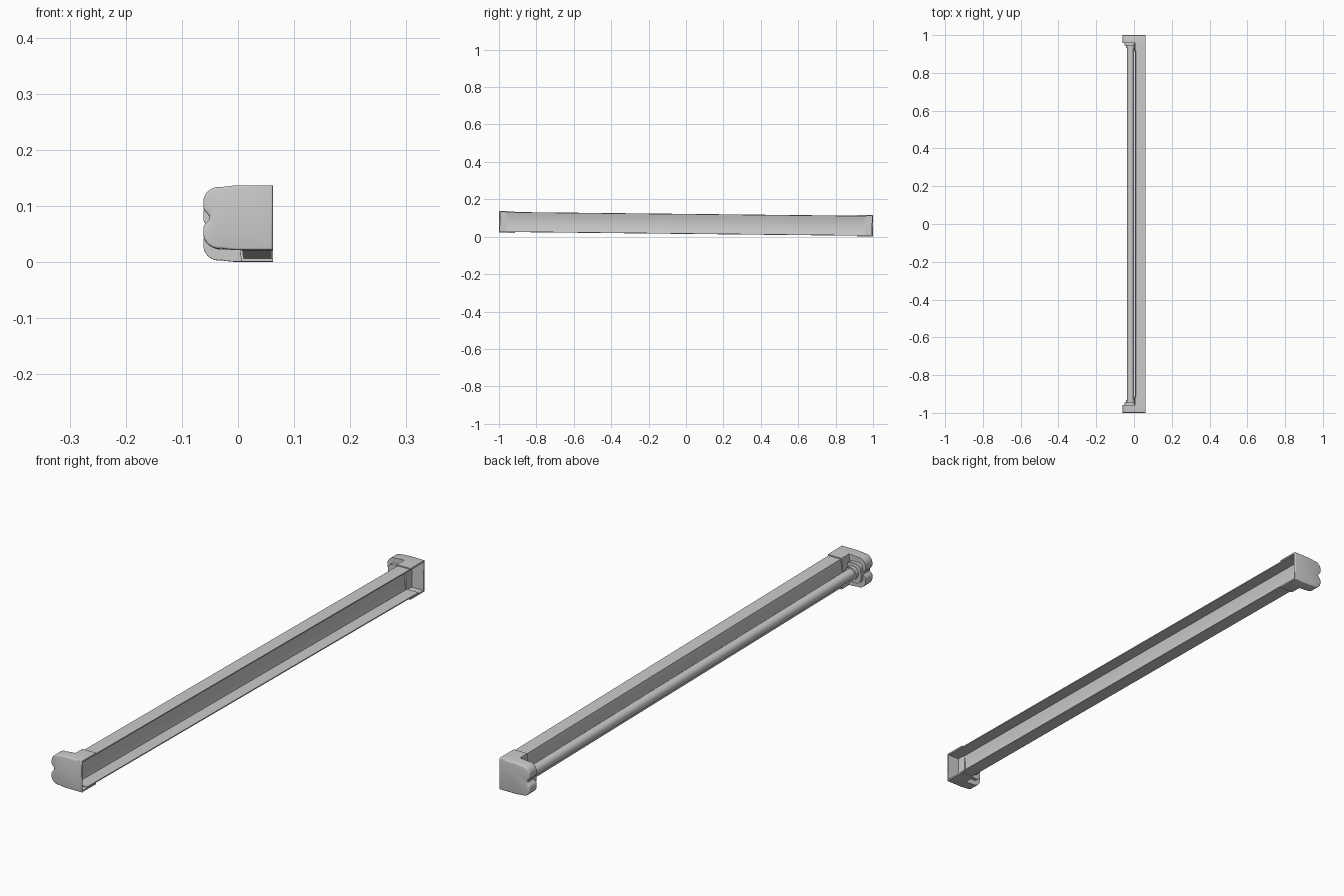
import bpy, bmesh, math

if "Cube" in bpy.data.objects:
    bpy.data.objects.remove(bpy.data.objects["Cube"])

TILT, MID_Z = -0.0107, 0.0685   # the whole rail leans slightly down to the back


def extrude(name, profile, y0, y1, bevel=0.0):
    """Extrude an (x, z) outline along y."""
    bm = bmesh.new()
    a = [bm.verts.new((x, y0, z)) for x, z in profile]
    b = [bm.verts.new((x, y1, z)) for x, z in profile]
    n = len(a)
    bm.faces.new(a)
    bm.faces.new(b[::-1])
    for i in range(n):
        j = (i + 1) % n
        bm.faces.new((a[i], b[i], b[j], a[j]))
    bmesh.ops.recalc_face_normals(bm, faces=bm.faces)
    if bevel:
        y_out = y0 if abs(y0) > abs(y1) else y1
        rim = [e for e in bm.edges if all(abs(v.co.y - y_out) < 1e-6 for v in e.verts)]
        bmesh.ops.bevel(bm, geom=rim, offset=bevel, segments=3, profile=0.5, affect='EDGES')
    me = bpy.data.meshes.new(name)
    bm.to_mesh(me)
    bm.free()
    ob = bpy.data.objects.new(name, me)
    bpy.context.collection.objects.link(ob)
    return ob


def arc(cx, cz, r, a0, a1, n=8):
    return [(cx + r * math.cos(math.radians(a0 + (a1 - a0) * i / n)),
             cz + r * math.sin(math.radians(a0 + (a1 - a0) * i / n))) for i in range(n + 1)]


def cap_outline(s=1.0, notch=0.012):
    """Square on +x, rounded on -x with a shallow finger groove."""
    h = 0.0575
    upper = [(0.062, h), (-0.005, h), (-0.025, h - 0.002)]
    upper += arc(-0.034, 0.027, 0.028, 80, 175, 8)
    groove = [(-0.062 + notch * (0.5 + 0.5 * math.cos(math.pi * t)), 0.018 * t)
              for t in (0.95, 0.7, 0.45, 0.2)]
    half = upper + groove
    pts = half + [(x, -z) for x, z in half[::-1]]
    return [(x * s, z * s) for x, z in pts]


def rounded_rect(x0, x1, h, r):
    return (arc(x1 - r, h - r, r, 90, 0, 4) + arc(x1 - r, -h + r, r, 0, -90, 4)
            + arc(x0 + r, -h + r, r, -90, -180, 4) + arc(x0 + r, h - r, r, 180, 90, 4))


def c_profile(x_edge, x_mid, x_open, h, t):
    """C section, open towards +x, with a slightly bowed web."""
    def web(off, hh):
        return [(x_edge + off + (x_mid - x_edge) * math.cos(math.pi / 2 * k / 6), hh * k / 6)
                for k in range(6, -7, -1)]
    return ([(x_open, h)] + web(0, h) + [(x_open, -h), (x_open, -h + t)]
            + web(t, h - t)[::-1] + [(x_open, h - t)])


parts = []

# Long channel and the rod behind it
parts.append(extrude("channel", c_profile(0.010, 0.004, 0.060, 0.0535, 0.004), -0.965, 0.965))
parts.append(extrude("rod", arc(-0.018, 0, 0.0185, 0, 345, 23), -0.95, 0.95))

# End caps, one at each end
for s, side in ((-1, "front"), (1, "back")):
    body = extrude(side + "_cap", cap_outline(), 0.958 * s, 1.0 * s, bevel=0.004)
    cutter = extrude("cap_cutter", [(0.014, 0.052), (0.014, -0.052), (0.1, -0.052), (0.1, 0.052)],
                     0.9 * s, 0.993 * s)
    cutter.hide_render = True
    mod = body.modifiers.new("hollow", 'BOOLEAN')
    mod.object, mod.operation, mod.solver = cutter, 'DIFFERENCE', 'EXACT'
    bpy.context.view_layer.objects.active = body
    bpy.ops.object.modifier_apply(modifier=mod.name)
    bpy.data.objects.remove(cutter)
    parts.append(body)
    # Sleeve gripping the channel
    parts.append(extrude(side + "_sleeve", c_profile(0.006, 0.001, 0.062, 0.0575, 0.005),
                         0.915 * s, 0.960 * s))
    # Stepped socket for the rod
    parts.append(extrude(side + "_socket_base", rounded_rect(-0.051, 0.008, 0.036, 0.018),
                         0.945 * s, 0.960 * s))
    parts.append(extrude(side + "_socket_ring", arc(-0.018, 0, 0.024, 0, 345, 23),
                         0.932 * s, 0.947 * s))

# Tilt everything together and shade smooth
bpy.ops.object.select_all(action='DESELECT')
for ob in parts:
    ob.location.z = MID_Z
    ob.rotation_euler.x = TILT
    ob.select_set(True)
bpy.context.view_layer.objects.active = parts[0]
bpy.ops.object.shade_smooth_by_angle(angle=math.radians(35))
